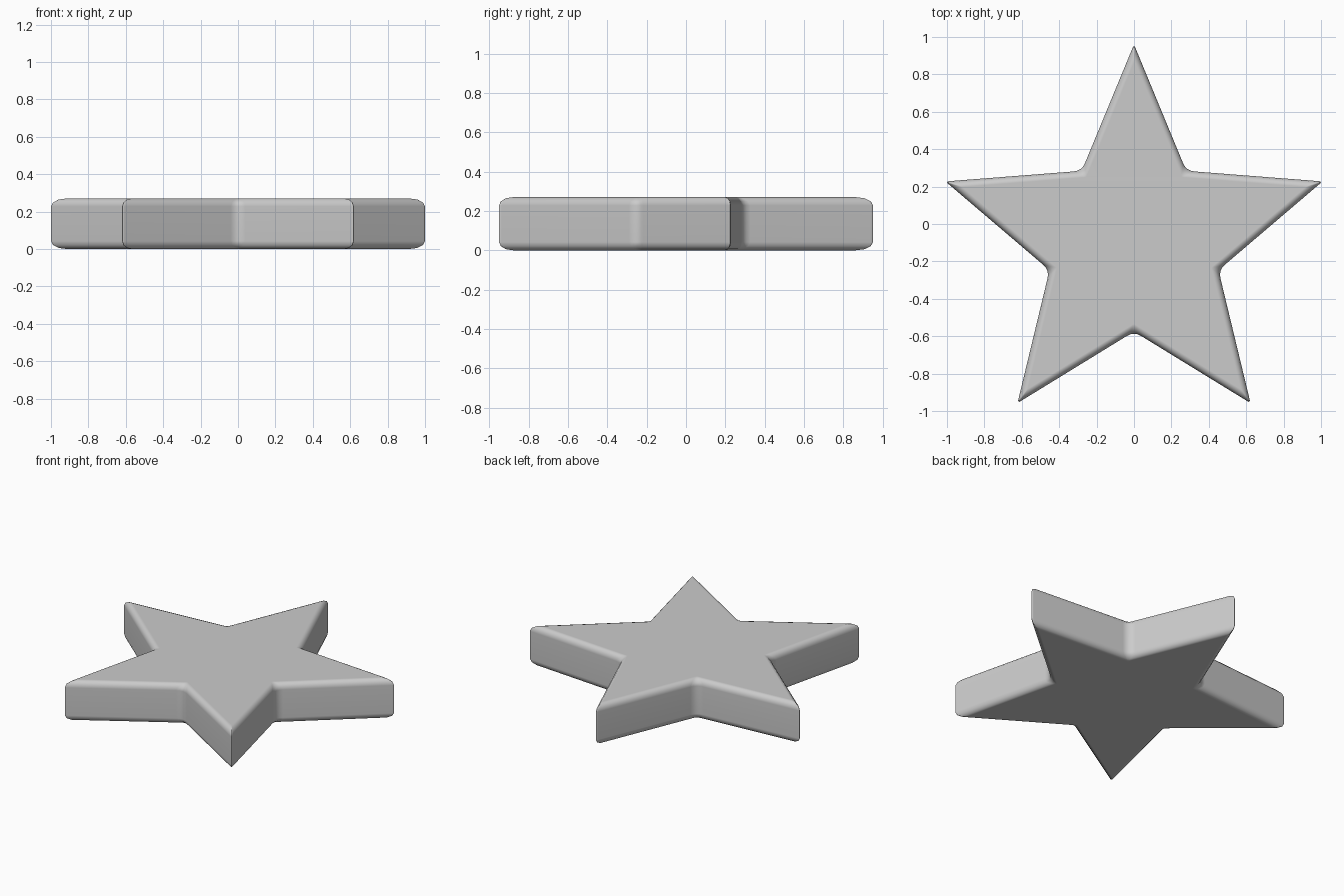
import bpy, bmesh, math
from mathutils import Vector

if "Cube" in bpy.data.objects:
    bpy.data.objects.remove(bpy.data.objects["Cube"])

TIP_R, VALLEY_R, CENTRE_Y = 1.06, 0.475, -0.10
HEIGHT, INSET, RIM, SEGS = 0.27, 0.036, 0.042, 3
ROUND = 4  # segments round each corner


def polar(radius, angle):
    return Vector((radius * math.cos(angle), radius * math.sin(angle)))


# Half angles of a point and of a valley, used to inset the outline evenly
edge = polar(VALLEY_R, math.pi / 5) - Vector((TIP_R, 0))
tip_half = math.atan2(edge.y, -edge.x)
valley_half = tip_half + math.pi / 5


def star_outline(inset):
    """Star with rounded corners; the rounding fades as it is inset."""
    tip = TIP_R - inset / math.sin(tip_half)
    valley = VALLEY_R - inset / math.sin(valley_half)
    corners = [polar(valley if i % 2 else tip, math.pi / 2 + i * math.pi / 5)
               for i in range(10)]
    fade = max(0.15, 1 - inset / INSET)
    points = []
    for i, c in enumerate(corners):
        cut = (0.045 if i % 2 else 0.02) * fade
        a = c + (corners[i - 1] - c).normalized() * cut
        b = c + (corners[(i + 1) % 10] - c).normalized() * cut
        for k in range(ROUND + 1):
            t = k / ROUND
            points.append(a * (1 - t) ** 2 + c * 2 * t * (1 - t) + b * t * t)
    return points


# Rounded rim profile: (inset, z) from the underside to the top
arc = [k / SEGS * math.pi / 2 for k in range(SEGS + 1)]
upper = [(INSET * (1 - math.cos(a)), HEIGHT - RIM * (1 - math.sin(a))) for a in arc]
profile = [(d, HEIGHT - z) for d, z in reversed(upper)] + upper

# Star body: stacked outlines joined into walls, closed by flat caps
bm = bmesh.new()
rings = [[bm.verts.new((p.x, p.y + CENTRE_Y, z)) for p in star_outline(d)]
         for d, z in profile]
for low, high in zip(rings, rings[1:]):
    for i in range(len(low)):
        j = (i + 1) % len(low)
        bm.faces.new((low[i], low[j], high[j], high[i]))
bm.faces.new(list(reversed(rings[0])))
bm.faces.new(rings[-1])

mesh = bpy.data.meshes.new("star")
bm.to_mesh(mesh)
bm.free()
star = bpy.data.objects.new("star", mesh)
bpy.context.collection.objects.link(star)

# Soft rim, flat faces
bpy.context.view_layer.objects.active = star
star.select_set(True)
bpy.ops.object.shade_smooth_by_angle(angle=math.radians(40))
weighted = star.modifiers.new("flat_faces", 'WEIGHTED_NORMAL')
weighted.keep_sharp = True
